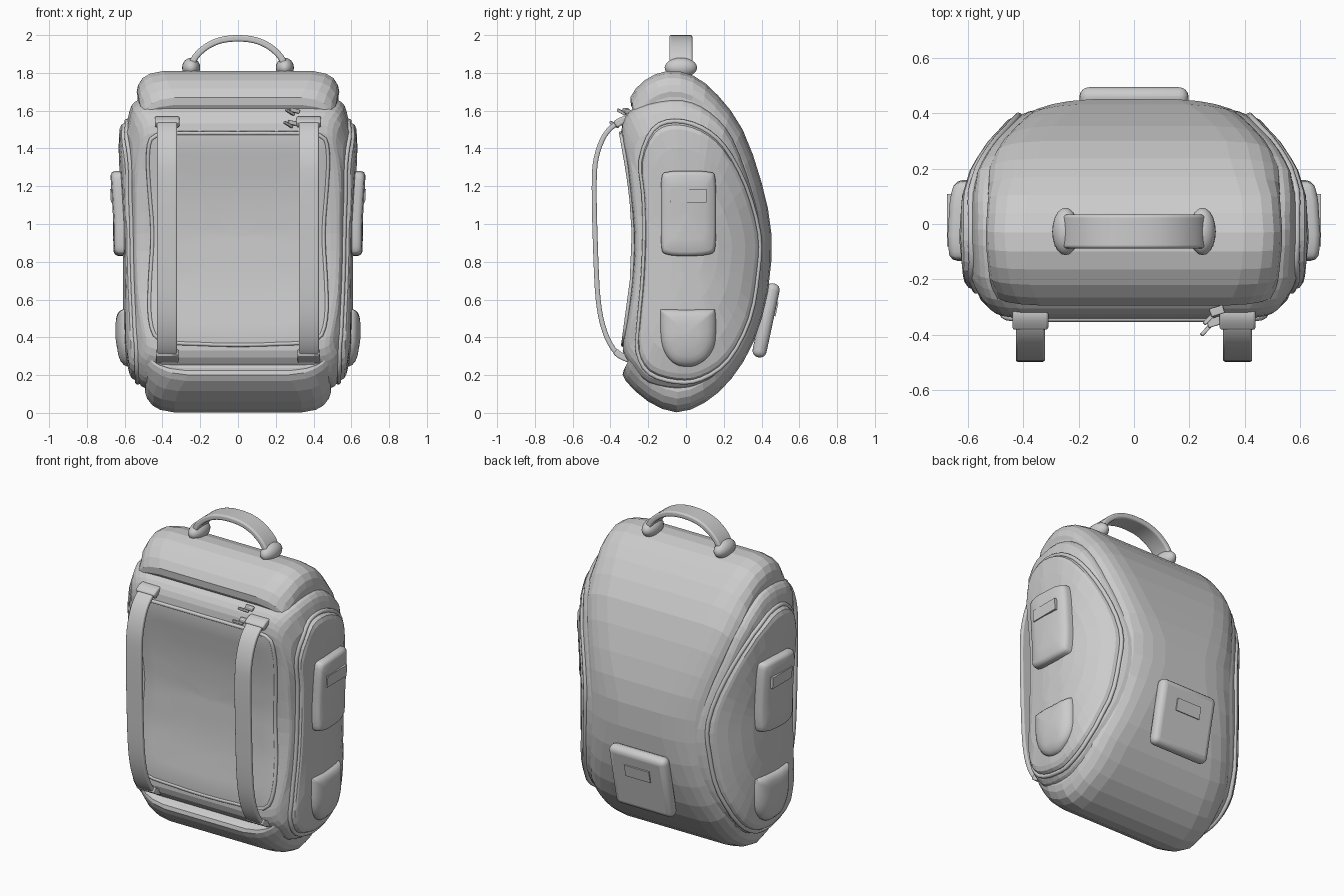
import bpy, bmesh, math
from mathutils import Vector

if "Cube" in bpy.data.objects:
    bpy.data.objects.remove(bpy.data.objects["Cube"])


def lerp(table, v):
    if v <= table[0][0]:
        return table[0][1]
    for (a, p), (b, q) in zip(table, table[1:]):
        if v <= b:
            return p + (q - p) * (v - a) / (b - a)
    return table[-1][1]


# Plan half-width by y, width factor by z, front surface depth by z
PLAN = [(-.36, .44), (-.33, .495), (-.28, .55), (-.2, .585), (-.05, .6), (.1, .59), (.2, .56),
        (.3, .505), (.38, .44), (.42, .40), (.46, .31)]
TAPER = [(0, .85), (.15, .88), (.28, .945), (.4, .965), (1, .97), (1.35, 1.005), (1.48, 1.005), (1.56, .975),
         (1.64, .945), (1.8, .95)]
FRONT = [(.33, -.335), (.5, -.312), (.7, -.285), (.95, -.275), (1.15, -.288), (1.3, -.31), (1.5, -.345)]


def smooth(pts, n, closed=True):
    """Catmull-Rom subdivision of a 2D outline"""
    out, m = [], len(pts)
    for i in range(m if closed else m - 1):
        g = lambda k: Vector(pts[k % m] if closed else pts[max(0, min(m - 1, k))])
        p0, p1, p2, p3 = g(i - 1), g(i), g(i + 1), g(i + 2)
        for j in range(n):
            t = j / n
            out.append(.5 * (2 * p1 + (p2 - p0) * t + (2 * p0 - 5 * p1 + 4 * p2 - p3) * t * t
                             + (3 * p1 - p0 - 3 * p2 + p3) * t ** 3))
    if not closed:
        out.append(Vector(pts[-1]))
    return out


def side(s):
    return lambda u, v, o: Vector((s * (lerp(PLAN, u) * lerp(TAPER, v) + o), u, v))


def front(u, v, o):
    return Vector((u, lerp(FRONT, v) - o, v))


def finish(name, bm, angle=None, bevel=0, segs=3):
    bmesh.ops.recalc_face_normals(bm, faces=bm.faces)
    me = bpy.data.meshes.new(name)
    bm.to_mesh(me)
    bm.free()
    ob = bpy.data.objects.new(name, me)
    bpy.context.collection.objects.link(ob)
    if bevel:
        m = ob.modifiers.new("bevel", 'BEVEL')
        m.width, m.segments, m.limit_method = bevel, segs, 'ANGLE'
    if angle:
        bpy.ops.object.select_all(action='DESELECT')
        ob.select_set(True)
        bpy.context.view_layer.objects.active = ob
        bpy.ops.object.shade_smooth_by_angle(angle=math.radians(angle))
    return ob


def loft(name, outline, rings, centre, mappers, cap=True, angle=None):
    """Scaled copies of an outline joined in rings; two mappers are bridged left to right"""
    bm = bmesh.new()
    c, n = Vector(centre), len(outline)
    firsts = []

    def join(a, b):
        for i in range(n):
            bm.faces.new((a[i], a[(i + 1) % n], b[(i + 1) % n], b[i]))
    for f in mappers:
        prev = None
        for s, o in rings:
            ring = [bm.verts.new(f(*(c + (p - c) * s), o)) for p in outline]
            if prev:
                join(prev, ring)
            else:
                firsts.append(ring)
            prev = ring
        if cap:
            bm.faces.new(prev)
    if len(mappers) == 2:
        join(*firsts)
    return finish(name, bm, angle)


def piping(name, pts, r):
    cu = bpy.data.curves.new(name, 'CURVE')
    cu.dimensions, cu.bevel_depth, cu.bevel_resolution = '3D', r, 2
    sp = cu.splines.new('POLY')
    sp.points.add(len(pts) - 1)
    for p, q in zip(sp.points, pts):
        p.co = (*q, 1)
    sp.use_cyclic_u = True
    ob = bpy.data.objects.new(name, cu)
    bpy.context.collection.objects.link(ob)
    bpy.ops.object.select_all(action='DESELECT')
    ob.select_set(True)
    bpy.context.view_layer.objects.active = ob
    bpy.ops.object.convert(target='MESH')


def ribbon(name, path, thick, width, place, bevel=.01):
    """Flat strip following a 2D path"""
    pts, bm, secs = smooth(path, 4, False), bmesh.new(), []
    for i, p in enumerate(pts):
        d = (pts[min(i + 1, len(pts) - 1)] - pts[max(i - 1, 0)]).normalized()
        nrm = Vector((-d.y, d.x)) * thick / 2
        secs.append([bm.verts.new(place(*(p + nrm * a), b * width / 2))
                     for a, b in ((1, -1), (1, 1), (-1, 1), (-1, -1))])
    for a, b in zip(secs, secs[1:]):
        for k in range(4):
            bm.faces.new((a[k], a[(k + 1) % 4], b[(k + 1) % 4], b[k]))
    bm.faces.new(secs[0])
    bm.faces.new(secs[-1])
    return finish(name, bm, 40, bevel)


def box(name, loc, size, rot=(0, 0, 0), bevel=.0):
    bm = bmesh.new()
    bmesh.ops.create_cube(bm, size=1)
    bmesh.ops.scale(bm, vec=size, verts=bm.verts)
    ob = finish(name, bm, 40, bevel, 4)
    ob.location, ob.rotation_euler = loc, rot
    return ob


MID = (0, .9)
both = (side(1), side(-1))

# Outer shell wrapping top, back and bottom
shell = smooth([(-.27, 1.595), (-.295, 1.67), (-.22, 1.76), (-.1, 1.81), (.04, 1.785), (.17, 1.68), (.3, 1.5),
                (.4, 1.22), (.452, .95), (.435, .65), (.36, .38), (.24, .18), (.1, .055), (-.05, .003), (-.2, .06),
                (-.32, .17), (-.33, .225), (-.28, .27), (-.2, .5), (-.18, .9), (-.2, 1.3), (-.2, 1.55)], 2)
loft("shell", shell, [(1, -.4), (1, -.17), (.985, -.1), (.96, -.062), (.92, -.038), (.88, -.03), (.85, -.035),
                      (.7, -.05)], MID, both, cap=False)

# Main body with front face and gussets
body = smooth([(-.28, .235), (-.335, .33), (-.312, .5), (-.285, .7), (-.275, .95), (-.31, 1.3), (-.342, 1.49),
               (-.305, 1.59), (-.2, 1.645), (-.02, 1.665), (.13, 1.6), (.25, 1.46), (.36, 1.16), (.415, .9),
               (.4, .65), (.33, .42), (.2, .23), (.08, .145), (-.05, .12), (-.2, .15)], 3)
loft("body", body, [(1, -.085), (.992, -.045), (.975, -.018), (.95, -.004), (.91, 0), (.8, 0), (.6, 0)],
     MID, both, cap=False)

# Front panel and its piping
rect = smooth([(-.41, .385), (-.2, .365), (0, .36), (.2, .365), (.41, .385), (.465, .5), (.465, .7), (.452, .95),
               (.47, 1.2), (.475, 1.38), (.43, 1.47), (.2, 1.48), (0, 1.48), (-.2, 1.48), (-.43, 1.47),
               (-.475, 1.38), (-.47, 1.2), (-.452, .95), (-.465, .7), (-.465, .5)], 3)
loft("front_panel", rect, [(1, -.01), (.995, .006), (.97, .01), (.8, .01), (.6, .008), (.4, .008), (.2, .008),
                           (.04, .008)], (0, .93), (front,), angle=35)
piping("front_piping", [front(p.x, p.y, .002) for p in rect], .011)

panel = smooth([(-.235, 1.33), (-.17, 1.49), (-.06, 1.535), (.08, 1.5), (.2, 1.4), (.31, 1.2), (.38, .95),
                (.375, .75), (.33, .5), (.22, .29), (.08, .19), (-.05, .175), (-.19, .22), (-.25, .33),
                (-.245, .48), (-.225, .7), (-.215, .95), (-.22, 1.15)], 3)
pocket = smooth([(-.13, .88), (-.105, .84), (0, .83), (.125, .84), (.155, .88), (.16, 1.05), (.155, 1.24),
                 (.125, 1.275), (0, 1.28), (-.1, 1.275), (-.13, 1.24), (-.133, 1.05)], 3)
pouch = smooth([(-.12, .547), (0, .545), (.13, .547), (.155, .53), (.155, .38), (.12, .3), (.06, .255), (.01, .245),
                (-.05, .255), (-.1, .3), (-.13, .38), (-.135, .53)], 3)
for s, tag in ((1, "right"), (-1, "left")):
    f = (side(s),)
    # Side panel with piping around it
    loft(tag + "_side_panel", panel, [(1, -.03), (1, .012), (.985, .026), (.95, .03), (.8, .03), (.6, .03),
                                      (.4, .03), (.2, .03), (.03, .03)], (.03, .87), f)
    c = Vector((.03, .87))
    piping(tag + "_panel_piping", [side(s)(*(c + (p - c) * 1.015), .002) for p in panel], .013)
    # Side pockets
    loft(tag + "_upper_pocket", pocket, [(1, .02), (1, .055), (.97, .07), (.9, .078), (.6, .08), (.05, .08)],
         (.013, 1.055), f, angle=50)
    loft(tag + "_lower_pouch", pouch, [(1, .02), (1, .035), (.95, .048), (.85, .058), (.7, .065), (.4, .07),
                                       (.05, .071)], (.01, .42), f, angle=50)
    box(tag + "_pocket_patch", (s * .667, .013, 1.15), (.016, .19, .07), (0, s * .05, 0))
    # Shoulder straps and stitched ends
    put = lambda a, b, w: Vector((s * .375 + w, a, b))
    ribbon(tag + "_strap", [(-.29, 1.545), (-.36, 1.535), (-.43, 1.47), (-.475, 1.35), (-.486, 1.2), (-.48, .9),
                            (-.465, .6), (-.43, .43), (-.37, .32), (-.3, .28)], .026, .106, put, .008)
    ribbon(tag + "_strap_top", [(-.28, 1.54), (-.33, 1.55), (-.375, 1.525)], .04, .13, put)
    ribbon(tag + "_strap_bottom", [(-.375, .325), (-.34, .3), (-.28, .275)], .035, .12, put)
    # Handle mounts
    bm = bmesh.new()
    bmesh.ops.create_uvsphere(bm, u_segments=20, v_segments=12, radius=1)
    bmesh.ops.scale(bm, vec=(.048, .086, .052), verts=bm.verts)
    finish(tag + "_handle_mount", bm, 60).location = (s * .248, -.027, 1.828)

# Carry handle
ribbon("handle", [(-.25, 1.83), (-.225, 1.885), (-.165, 1.94), (-.09, 1.973), (0, 1.983), (.09, 1.973),
                  (.165, 1.94), (.225, 1.885), (.25, 1.83)], .034, .122, lambda a, b, w: Vector((a, w - .027, b)))

# Back pocket and patch
box("back_pocket", (0, .424, .49), (.395, .075, .4), (-.21, 0, 0), .035)
box("back_pocket_patch", (0, .472, .55), (.17, .02, .075), (-.21, 0, 0))

# Zip sliders and pulls
for i, (x, y, z) in enumerate(((.3, -.315, 1.6), (.29, -.355, 1.535))):
    box(f"zip_slider_{i}", (x, y, z), (.05, .03, .022), (0, .2, .3), .005)
    box(f"zip_pull_{i}", (x - .025, y - .025, z - .008), (.065, .014, .016), (0, .4, .8), .004)
